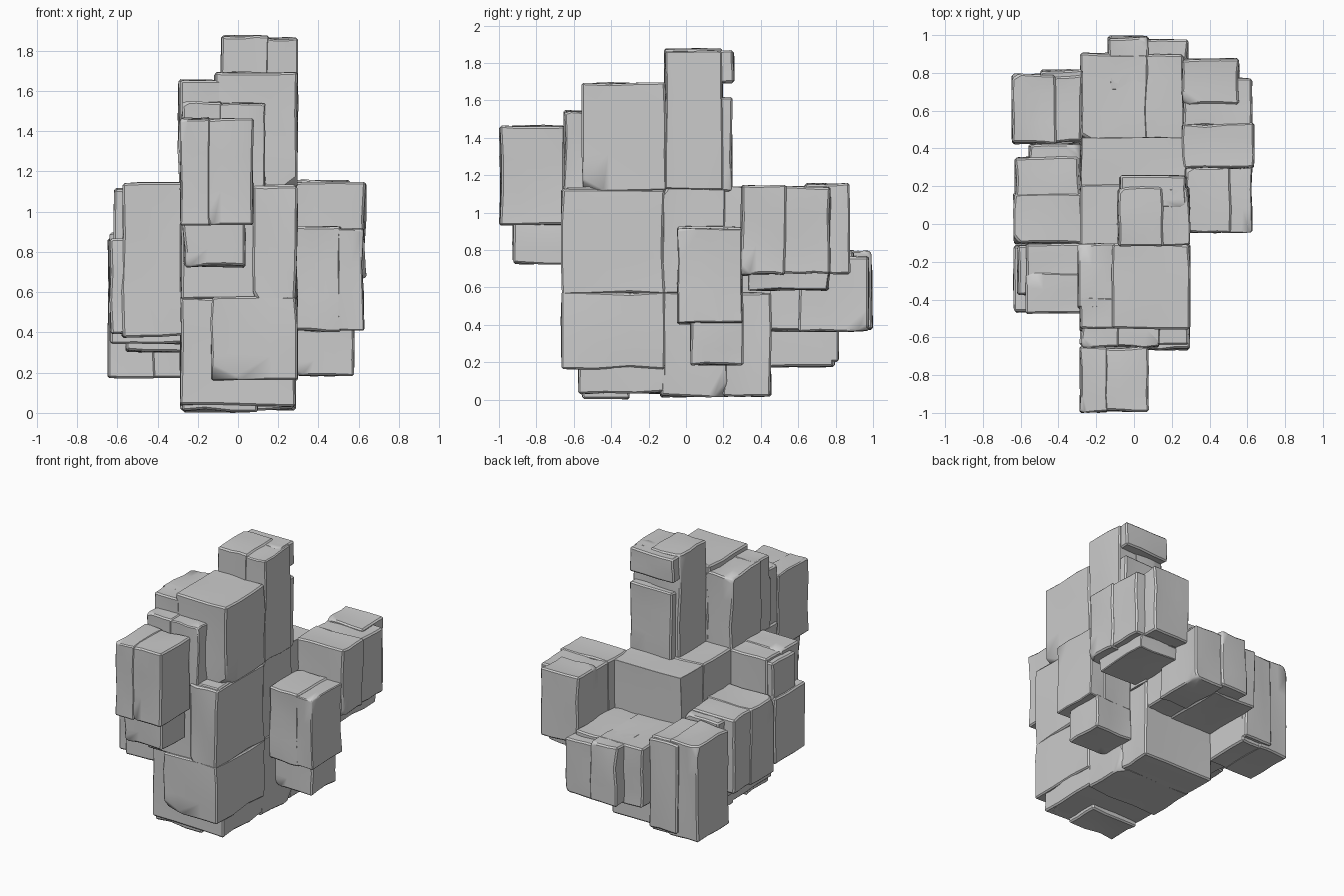
import bpy
import bmesh
import math
import random
from mathutils import Vector, noise

random.seed(11)
if "Cube" in bpy.data.objects:
    bpy.data.objects.remove(bpy.data.objects["Cube"], do_unlink=True)

stone = bpy.data.materials.new("grey stone")
stone.use_nodes = True
GREY = (0.6, 0.6, 0.6, 1)
stone.diffuse_color = GREY
stone.node_tree.nodes["Principled BSDF"].inputs["Base Color"].default_value = GREY


def chiselled_box(target, low, high):
    """Add one worn box to the target bmesh: uneven faces, a chipped corner, worn edges."""
    bm = bmesh.new()
    bmesh.ops.create_cube(bm, size=1)
    bmesh.ops.subdivide_edges(bm, edges=bm.edges[:], cuts=2, use_grid_fill=True)
    centre, size = (low + high) / 2, high - low
    for v in bm.verts:
        side = v.co.copy()
        v.co = centre + Vector(s * d for s, d in zip(side, size))
        drift = noise.noise_vector(v.co * 4)
        # Faces only sink inward, so the outer size is kept
        for axis in range(3):
            if abs(side[axis]) > 0.4:
                v.co[axis] -= math.copysign(abs(drift[axis]) * 0.025, side[axis])
            else:
                v.co[axis] += drift[axis] * 0.04
    # Chip one corner off
    sign = Vector(random.choice((-1, 1)) for _ in range(3))
    normal = Vector(s * random.uniform(0.3, 1) for s in sign).normalized()
    corner = centre + Vector(s * d / 2 for s, d in zip(sign, size))
    bmesh.ops.bisect_plane(bm, geom=bm.verts[:] + bm.edges[:] + bm.faces[:],
                           plane_co=corner - normal * min(size) * 0.12,
                           plane_no=normal, clear_outer=True)
    bmesh.ops.holes_fill(bm, edges=[e for e in bm.edges if e.is_boundary], sides=0)
    # Wear the hard edges
    hard = [e for e in bm.edges if e.is_manifold and e.calc_face_angle(0) > 0.6]
    bmesh.ops.bevel(bm, geom=hard, offset=min(0.01, min(size) * 0.08), segments=1,
                    profile=0.5, affect='EDGES', clamp_overlap=True)
    bmesh.ops.recalc_face_normals(bm, faces=bm.faces[:])
    piece = bpy.data.meshes.new("piece")
    bm.to_mesh(piece)
    bm.free()
    target.from_mesh(piece)
    bpy.data.meshes.remove(piece)


def block(name, x0, x1, y0, y1, z0, z1, cracked=True):
    """Stone block given in hundredths; a cracked one is split upright in two uneven slabs."""
    low, high = Vector((x0, y0, z0)) / 100, Vector((x1, y1, z1)) / 100
    bm = bmesh.new()
    if cracked:
        size = high - low
        axis = 0 if size.x >= size.y else 1
        cut = low[axis] + size[axis] * random.uniform(0.35, 0.65)
        first_high, second_low, second_high = high.copy(), low.copy(), high.copy()
        first_high[axis] = cut + 0.015
        second_low[axis] = cut - 0.015
        # The second slab sits back a little
        for i in range(3):
            if i != axis:
                second_low[i] += random.uniform(0, 0.012)
                second_high[i] -= random.uniform(0, 0.012)
        chiselled_box(bm, low, first_high)
        chiselled_box(bm, second_low, second_high)
    else:
        chiselled_box(bm, low, high)
    mesh = bpy.data.meshes.new(name)
    bm.to_mesh(mesh)
    bm.free()
    mesh.materials.append(stone)
    obj = bpy.data.objects.new(name, mesh)
    bpy.context.collection.objects.link(obj)
    bpy.ops.object.select_all(action='DESELECT')
    obj.select_set(True)
    bpy.context.view_layer.objects.active = obj
    bpy.ops.object.shade_smooth_by_angle(angle=math.radians(30))


# Base stones
block("base_front_foot", -28, 10, -56, -30, 0, 21, False)
block("base_front_foot_small", 8, 28, -55, -38, 3, 21, False)
block("base_front", -29, 29, -58, -10, 3, 58, False)
block("base_front_face", -14, 30, -67, -11, 16, 58, False)
block("base_middle", -29, 29, -14, 46, 1, 58)

# Middle stones
block("middle_front", -29, 29, -65, -10, 56, 114, False)
block("middle_front_corner", 7, 30, -67, -11, 56, 113, False)
block("middle_core", -29, 29, -14, 46, 56, 115)

# Upper stones and tower
block("upper_front", -12, 30, -56, -10, 111, 170, False)
block("upper_front_side", -30, -8, -45, -10, 111, 166, False)
block("upper_front_shoulder", -29, -8, -56, -38, 111, 166, False)
block("upper_front_notch", -29, -14, -57, -40, 111, 149, False)
block("upper_front_step", -28, 14, -66, -50, 110, 155)
block("tower", -9, 30, -12, 20, 111, 188)
block("tower_back", -6, 29, 8, 25, 111, 162, False)
block("tower_head_back", -8, 29, 8, 26, 169, 187, False)

# Hanging front stone
block("front_overhang", -29, 8, -100, -64, 93, 147)
block("front_overhang_foot", -28, 4, -93, -64, 72, 97, False)

# Stones on the +x side
block("side_stone", 27, 63, -5, 31, 40, 93)
block("side_stone_foot", 27, 58, 2, 31, 18, 43, False)
block("back_corner_stone", 25, 64, 29, 78, 66, 115)
block("back_corner_stone_rear", 25, 56, 63, 88, 67, 116, False)
block("back_corner_stone_foot", 24, 58, 33, 77, 58, 69, False)

# Back stones
block("back_main", -29, 27, 43, 91, 36, 80)
block("back_rear_plate", -14, 8, 70, 100, 37, 80, False)
block("back_rear_side", 5, 29, 60, 98, 36, 77, False)

# Stones on the -x side
block("left_front_stone", -58, -27, -48, -10, 37, 115)
block("left_front_stone_shell", -64, -40, -47, -11, 39, 87, False)
block("left_front_stone_top", -62, -40, -38, -11, 80, 112, False)
block("left_middle_stone", -64, -27, -11, 36, 34, 90)
block("left_middle_stone_rear", -56, -27, 5, 43, 30, 88, False)
block("left_back_stone", -65, -27, 42, 80, 17, 87)
block("left_back_stone_rear", -50, -27, 50, 82, 20, 85, False)
